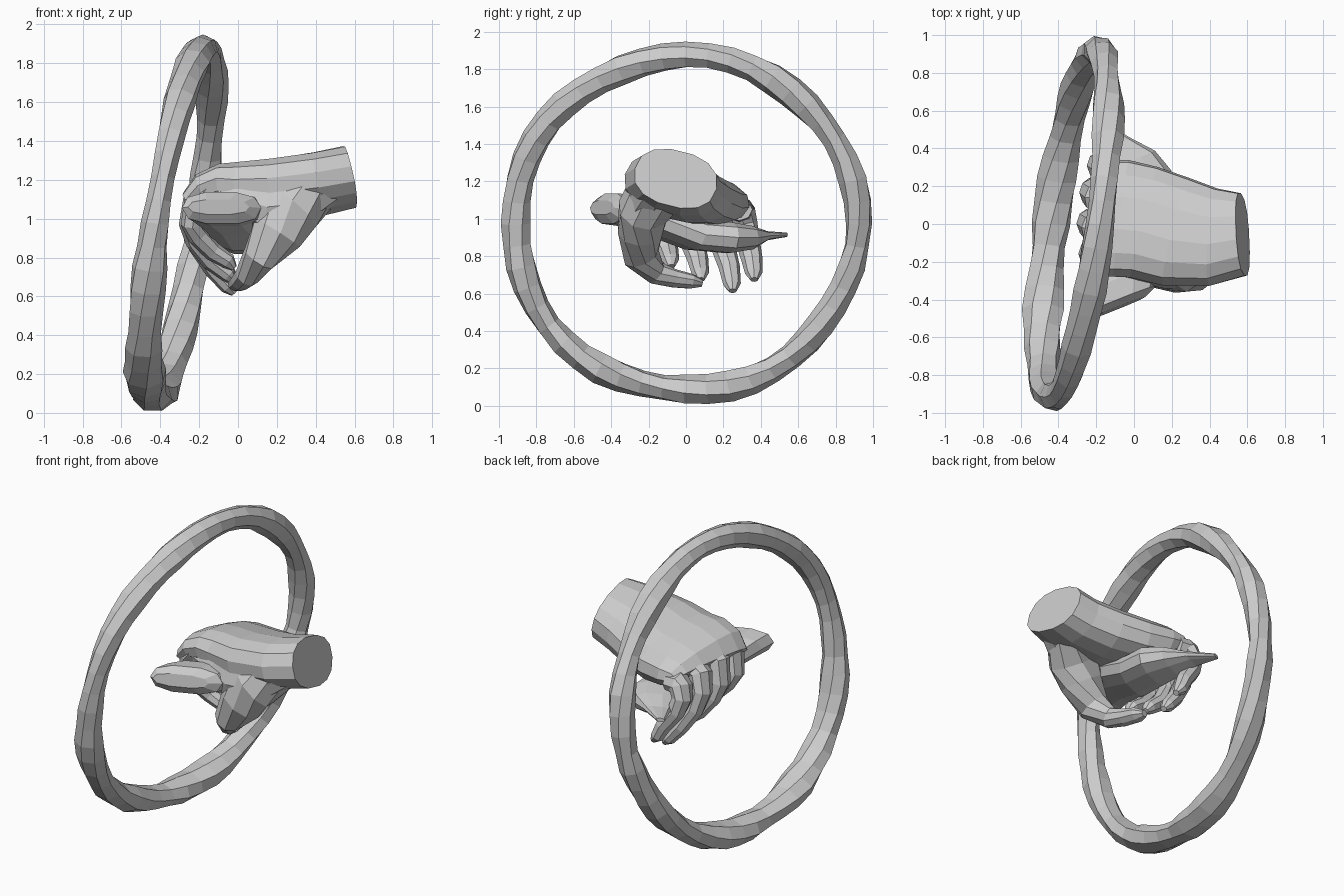
import bpy, bmesh, math, random
from mathutils import Vector

random.seed(4)


def loft(name, sections, side, n=10, closed=False, power=1.0, twist=0.0, skew=False):
    """Skin a tube through (x, y, z, half_width, half_height) sections."""
    bm = bmesh.new()
    pts = [Vector(s[:3]) for s in sections]
    m = len(pts)
    rings = []
    for i, s in enumerate(sections):
        a = pts[(i - 1) % m] if closed else pts[max(i - 1, 0)]
        b = pts[(i + 1) % m] if closed else pts[min(i + 1, m - 1)]
        t = (b - a).normalized()
        u = Vector(side).normalized()
        if not skew:
            u = (u - t * u.dot(t)).normalized()
        v = t.cross(u).normalized()
        ring = []
        for k in range(n):
            an = math.tau * k / n + twist * i
            c, d = math.cos(an), math.sin(an)
            c = math.copysign(abs(c) ** power, c)
            d = math.copysign(abs(d) ** power, d)
            ring.append(bm.verts.new(pts[i] + u * c * s[3] + v * d * s[4]))
        rings.append(ring)
    for i in range(m if closed else m - 1):
        r, q = rings[i], rings[(i + 1) % m]
        for k in range(n):
            bm.faces.new((r[k], r[(k + 1) % n], q[(k + 1) % n], q[k]))
    if not closed:
        bm.faces.new(rings[0])
        bm.faces.new(rings[-1])
    bmesh.ops.recalc_face_normals(bm, faces=bm.faces)
    me = bpy.data.meshes.new(name)
    bm.to_mesh(me)
    bm.free()
    ob = bpy.data.objects.new(name, me)
    bpy.context.collection.objects.link(ob)
    return ob


# tilted, lumpy hoop, one full twist around, thinner on the front side
hoop = []
for i in range(48):
    a = math.tau * i / 48
    y, z = math.cos(a), math.sin(a)
    w = 0.008 * math.sin(5 * a + 1)
    r = 0.076 + 0.006 * math.sin(8 * a) + random.uniform(-0.007, 0.007)
    dip = math.exp(-((a - math.radians(168)) / 0.5) ** 2)
    rx = r * (1.18 - 0.14 * (y + z) / 1.41 - 0.42 * dip)
    hoop.append((-0.31 + 0.13 * z + 0.115 * y, (0.918 + w) * y,
                 0.977 + (0.895 + w) * z, rx, r))
loft("hoop", hoop, (1, 0, 0), n=7, closed=True, twist=math.tau / 48)

# wrist and back of the hand, curling over at the knuckles
loft("hand", [
    (0.575, -0.055, 1.215, 0.225, 0.155),
    (0.42, -0.07, 1.18, 0.265, 0.155),
    (0.22, -0.04, 1.145, 0.30, 0.155),
    (0.05, 0.01, 1.13, 0.31, 0.145),
    (-0.07, 0.03, 1.135, 0.32, 0.125),
    (-0.15, 0.035, 1.12, 0.315, 0.10),
    (-0.20, 0.045, 1.08, 0.30, 0.07)], (0, 1, -0.24), n=14, power=0.85)

# index side of the palm, joining the hand to the thumb
loft("thumb_web", [
    (-0.14, -0.20, 1.13, 0.06, 0.06),
    (0.02, -0.225, 1.10, 0.08, 0.10),
    (0.15, -0.24, 1.06, 0.10, 0.14),
    (0.30, -0.23, 1.07, 0.12, 0.14),
    (0.46, -0.16, 1.14, 0.11, 0.08)], (0, 1, 0), n=8)

# four curled fingers: knuckle y, knuckle z, fingertip y, fingertip z, reach
fingers = [("index", -0.19, 1.16, -0.08, 0.74, 0.0),
           ("middle", -0.03, 1.145, 0.08, 0.67, 0.01),
           ("ring", 0.13, 1.10, 0.25, 0.61, -0.005),
           ("little", 0.285, 1.05, 0.365, 0.67, -0.045)]
for nm, y0, z0, y1, zt, out in fingers:
    mix = lambda f: y0 + (y1 - y0) * f
    dz = zt - 0.61
    loft(nm + "_finger", [
        (-0.08, y0, z0, 0.07, 0.06),
        (-0.155, y0, z0, 0.078, 0.07),
        (-0.21 - out, mix(0.1), z0 * 0.6 + 0.41, 0.078, 0.065),
        (-0.235 - out, mix(0.3), 0.97, 0.074, 0.06),
        (-0.205 - out, mix(0.55), 0.86 + dz * 0.4, 0.066, 0.056),
        (-0.13 - out, mix(0.85), 0.74 + dz * 0.7, 0.057, 0.05),
        (-0.05, mix(0.97), 0.65 + dz, 0.047, 0.042),
        (-0.02, y1, 0.615 + dz, 0.022, 0.018)], (0, 1, 0), n=8)

# thumb with its heavy base, wrapping underneath
loft("thumb", [
    (0.40, -0.15, 1.16, 0.12, 0.16),
    (0.27, -0.225, 1.05, 0.17, 0.14),
    (0.20, -0.245, 0.93, 0.14, 0.12),
    (0.11, -0.24, 0.80, 0.09, 0.10),
    (0.05, -0.16, 0.71, 0.065, 0.065),
    (0.02, -0.06, 0.68, 0.06, 0.05),
    (0.00, 0.03, 0.665, 0.055, 0.04),
    (-0.01, 0.085, 0.655, 0.025, 0.02)], (1, 0, 0.2), n=9)

# flat leaf-shaped object held in the fist
loft("held_object", [
    (-0.10, -0.45, 1.06, 0.17, 0.04),
    (-0.085, -0.41, 1.055, 0.22, 0.085),
    (-0.07, -0.31, 1.045, 0.22, 0.09),
    (-0.02, -0.16, 0.99, 0.20, 0.085),
    (0.03, 0.04, 0.915, 0.18, 0.085),
    (0.04, 0.22, 0.90, 0.17, 0.085),
    (-0.01, 0.34, 0.90, 0.13, 0.065),
    (-0.09, 0.425, 0.91, 0.08, 0.025),
    (-0.19, 0.535, 0.915, 0.025, 0.012)], (1, 0.4, 0), n=10, power=0.8, skew=True)
